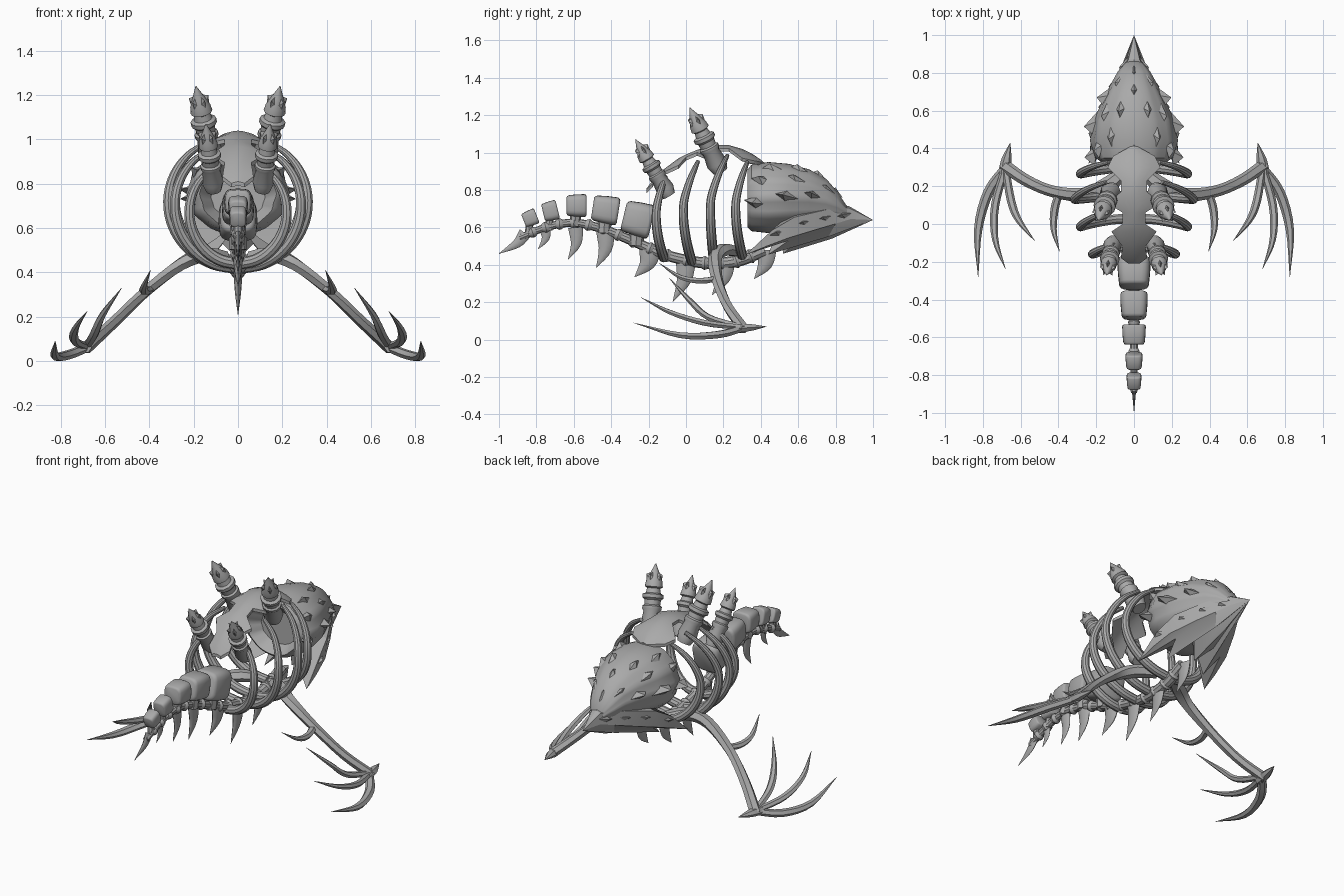
import bpy, bmesh, math
from mathutils import Vector, Matrix

if "Cube" in bpy.data.objects:
    bpy.data.objects.remove(bpy.data.objects["Cube"])

bone = bpy.data.materials.new("bone_grey")
bone.diffuse_color = (0.4, 0.4, 0.4, 1)
bone.use_nodes = True
bone.node_tree.nodes["Principled BSDF"].inputs["Base Color"].default_value = bone.diffuse_color


def finish(name, bm, angle=35):
    """Turn a bmesh into a shaded object."""
    bmesh.ops.recalc_face_normals(bm, faces=bm.faces)
    me = bpy.data.meshes.new(name)
    bm.to_mesh(me)
    bm.free()
    me.materials.append(bone)
    ob = bpy.data.objects.new(name, me)
    bpy.context.collection.objects.link(ob)
    bpy.ops.object.select_all(action='DESELECT')
    ob.select_set(True)
    bpy.context.view_layer.objects.active = ob
    bpy.ops.object.shade_smooth_by_angle(angle=math.radians(angle))


def smooth_path(pts, n):
    """Catmull-Rom samples; points are (x, y, z, radius)."""
    p = [Vector(q) for q in pts]
    p = [2 * p[0] - p[1]] + p + [2 * p[-1] - p[-2]]
    out = []
    for i in range(1, len(p) - 2):
        a, b, c, d = p[i - 1:i + 3]
        for k in range(n):
            t = k / n
            out.append(0.5 * (2 * b + (c - a) * t + (2 * a - 5 * b + 4 * c - d) * t * t
                              + (3 * b - a - 3 * c + d) * t ** 3))
    return out + [p[-2]]


def skin(bm, rings):
    """Bridge rings of equal length and cap the ends."""
    vs = [[bm.verts.new(c) for c in r] for r in rings]
    m = len(vs[0])
    for a, b in zip(vs, vs[1:]):
        for i in range(m):
            bm.faces.new((a[i], a[(i + 1) % m], b[(i + 1) % m], b[i]))
    bm.faces.new(vs[0])
    bm.faces.new(vs[-1])


def tube(bm, pts, sides=8, n=5, flat=1.0, up=(1, 0, 0)):
    """Tapered tube; flat scales the thickness along the 'up' axis."""
    s = smooth_path(pts, n)
    rings = []
    for i, q in enumerate(s):
        t = (s[min(i + 1, len(s) - 1)].xyz - s[max(i - 1, 0)].xyz).normalized()
        side = t.cross(Vector(up)).normalized()
        u = side.cross(t)
        r = max(q[3], 0.001)
        rings.append([q.xyz + r * (side * math.cos(a) + u * flat * math.sin(a))
                      for a in (2 * math.pi * k / sides for k in range(sides))])
    skin(bm, rings)


def diamond(bm, pos, normal, along, length=0.055, width=0.024, height=0.04):
    """Four-sided raised spike lying on a surface."""
    n = Vector(normal).normalized()
    a = Vector(along)
    a = (a - n * a.dot(n)).normalized()
    b = n.cross(a)
    p = Vector(pos) - n * 0.012
    base = [bm.verts.new(p + v) for v in (a * length, b * width, -a * length, -b * width)]
    tip = bm.verts.new(p + n * (height + 0.012) - a * length * 0.5)
    for i in range(4):
        bm.faces.new((base[i], base[(i + 1) % 4], tip))
    bm.faces.new(base)


# Lower spine running from the tail tip to the throat
spine = [(0, -0.89, 0.545), (0, -0.75, 0.60), (0, -0.6, 0.625), (0, -0.44, 0.59),
         (0, -0.28, 0.525), (0, -0.1, 0.45), (0, 0.1, 0.41), (0, 0.27, 0.42), (0, 0.42, 0.48)]
bm = bmesh.new()
tube(bm, [(*p, 0.018 + 0.002 * i) for i, p in enumerate(spine)], 10)
finish("lower_spine", bm)
bm = bmesh.new()
path = smooth_path([(*p, 0) for p in spine], 2)
for a, b in zip(path[1:], path[2:]):
    d = (b - a).xyz.normalized() * 0.02
    r = 0.03 + 0.008 * (a.y + 0.8)
    tube(bm, [(*(a.xyz - d), r * 0.7), (*a.xyz, r), (*(a.xyz + d), r * 0.7)], 10, 2)
finish("spine_joints", bm)


def soft(v):
    """Squares off a sine or cosine for boxy round sections."""
    return math.copysign(abs(v) ** 0.55, v)


# Tail vertebra blocks as boxy barrels: y, z, length, width, height, tilt
for y, z, l, w, h, tilt in ((-0.258, 0.645, 0.155, 0.175, 0.185, -14), (-0.43, 0.695, 0.14, 0.145, 0.15, -9),
                            (-0.585, 0.717, 0.108, 0.125, 0.122, 0), (-0.725, 0.688, 0.08, 0.09, 0.105, 14),
                            (-0.833, 0.65, 0.075, 0.078, 0.085, 22)):
    bm = bmesh.new()
    skin(bm, [[(k * w / 2 * soft(math.cos(a)), f * l, k * h / 2 * soft(math.sin(a)))
               for a in (math.pi * i / 12 for i in range(24))]
              for f, k in ((-0.5, 0.72), (-0.46, 0.84), (-0.38, 0.91), (0, 0.98), (0.38, 1), (0.46, 0.95), (0.5, 0.82))])
    bm.transform(Matrix.Translation((0, y, z)) @ Matrix.Rotation(math.radians(tilt), 4, 'X'))
    finish("tail_vertebra", bm, 50)
    bm = bmesh.new()
    tube(bm, [(0, y, z, l * 0.3), (0, y - 0.01, z - h * 0.5 - 0.05, l * 0.25)], 8, 1)
    finish("vertebra_stem", bm)

# Hooked keel fangs and tail barb: base y/z, tip y/z, base radius
bm = bmesh.new()
for by, bz, ty, tz, r in ((-0.755, 0.60, -0.79, 0.485, 0.03), (-0.59, 0.60, -0.63, 0.43, 0.04),
                          (-0.43, 0.58, -0.48, 0.385, 0.05), (-0.19, 0.48, -0.275, 0.335, 0.06),
                          (0.0, 0.43, -0.07, 0.205, 0.055), (0.21, 0.42, 0.14, 0.24, 0.055),
                          (0.43, 0.48, 0.365, 0.325, 0.055), (-0.86, 0.57, -1.0, 0.46, 0.035)):
    tube(bm, [(0, by, bz, r), (0, by * 0.55 + ty * 0.45 + 0.02, (bz + tz) / 2, r * 0.7),
              (0, ty, tz, 0.001)], 8, 4, 0.38)
finish("keel_fangs", bm)

# Rib pairs: y at bottom, middle, top; z bottom, top; half width
for yb, ym, yt, zb, zt, w in ((-0.12, -0.16, -0.10, 0.44, 0.90, 0.22), (0.03, -0.015, 0.08, 0.42, 0.985, 0.285),
                              (0.15, 0.13, 0.24, 0.42, 1.02, 0.315), (0.30, 0.265, 0.34, 0.45, 0.98, 0.285)):
    bm = bmesh.new()
    for s in (1, -1):
        pts = []
        for k in range(9):
            a = math.radians(-88 + 150 * k / 8)
            h = math.sin(a)
            y = ym + (yt - ym) * max(h, 0) ** 1.5 + (yb - ym) * max(-h, 0) ** 2
            pts.append((s * w * math.cos(a), y, (zb + zt) / 2 + (zt - zb) / 2 * h,
                        0.027 - 0.016 * (k / 8) ** 3))
        tube(bm, pts, 10, 4)
    finish("rib_pair", bm)

# Jagged back plate arched over the ribs: y, z, half width
plate = ((-0.21, 0.81, 0.03), (-0.18, 0.85, 0.07), (-0.12, 0.91, 0.06), (-0.04, 0.97, 0.12), (0.0, 0.99, 0.06),
         (0.06, 1.015, 0.06), (0.11, 1.03, 0.14), (0.17, 1.04, 0.07), (0.23, 1.04, 0.07),
         (0.30, 1.02, 0.14), (0.36, 0.99, 0.11), (0.41, 0.955, 0.02))
bm = bmesh.new()
rows = []
for y, z, w in plate:
    top = [(w * k / 3, y, z - 2.2 * (w * k / 3) ** 2 - abs(k) * 0.002) for k in range(-3, 4)]
    rows.append(top + [(x, yy, zz - 0.018) for x, yy, zz in reversed(top)])
skin(bm, rows)
finish("back_plate", bm)

# Segmented back horns with pointed, crowned tips
for name, base, tip, k in (("front_horn", (0.115, 0.185, 0.90), (0.19, 0.02, 1.24), 1.0),
                           ("rear_horn", (0.11, -0.09, 0.77), (0.145, -0.27, 1.07), 0.88)):
    for s in (1, -1):
        b, t = (Vector((p[0] * s, p[1], p[2])) for p in (base, tip))
        d = (t - b).normalized()
        bm = bmesh.new()
        rings = []
        for f, r in ((0, 0.04), (0.12, 0.056), (0.30, 0.046), (0.34, 0.054), (0.38, 0.054), (0.40, 0.044),
                     (0.47, 0.046), (0.50, 0.059), (0.55, 0.059), (0.57, 0.042), (0.64, 0.036), (0.66, 0.05),
                     (0.74, 0.046), (0.86, 0.026), (1, 0.002)):
            u = d.cross(Vector((1, 0, 0))).normalized()
            v = d.cross(u)
            rings.append([b.lerp(t, f) + r * k * (u * math.cos(a) + v * math.sin(a))
                          for a in (math.pi * i / 6 for i in range(12))])
        skin(bm, rings)
        for i in range(5):
            a = 2 * math.pi * i / 5
            n = u * math.cos(a) + v * math.sin(a)
            diamond(bm, b.lerp(t, 0.78) + n * 0.04 * k, n + d * 0.3, -d, 0.042, 0.016, 0.014)
        finish(name, bm)

# Domed skull: y, half width, top z, bottom z
skull = ((0.40, 0.12, 0.84, 0.64), (0.33, 0.17, 0.91, 0.60), (0.35, 0.20, 0.935, 0.58), (0.44, 0.228, 0.95, 0.57),
         (0.55, 0.208, 0.94, 0.58), (0.66, 0.16, 0.91, 0.60), (0.75, 0.115, 0.86, 0.62),
         (0.81, 0.082, 0.79, 0.64), (0.86, 0.04, 0.715, 0.65))


def skull_at(y, deg):
    """Point and outward direction on the dome; 90 degrees is straight up."""
    i = max(j for j in range(2, len(skull) - 1) if skull[j][0] <= y)
    p, q = skull[i], skull[i + 1]
    f = (y - p[0]) / (q[0] - p[0])
    w, zt, zb = (p[j] + (q[j] - p[j]) * f for j in (1, 2, 3))
    c, s = math.cos(math.radians(deg)), math.sin(math.radians(deg))
    n = Vector((c / w, 0, s / ((zt - zb) / 2))).normalized()
    n.y = 0.15 + max(0, y - 0.5) * 1.6
    return (w * c, y, (zt + zb) / 2 + (zt - zb) / 2 * s), n


bm = bmesh.new()
skin(bm, [[(w * (1 + 0.025 * math.cos(12 * a)) * math.cos(a), y, (zt + zb) / 2 + (zt - zb) / 2 * math.sin(a))
           for a in (math.pi * i / 24 for i in range(48))] for y, w, zt, zb in skull])
finish("skull_dome", bm, 40)

# Diamond spikes scattered over the dome
bm = bmesh.new()
for y, deg in ((0.40, 90), (0.72, 90), (0.81, 90), (0.62, 66), (0.42, 30), (0.60, 36), (0.54, 2),
               (0.38, -8), (0.68, 8), (0.76, 40), (0.48, 56)):
    for s in ((1,) if deg == 90 else (1, -1)):
        p, n = skull_at(y, deg)
        k = 1 - max(0, y - 0.6) * 2
        high = 0.05 if deg < 10 else 0.025
        diamond(bm, (p[0] * s, p[1], p[2]), (n.x * s, n.y, n.z), (0, 1, -0.2), 0.072 * k, 0.032 * k, high * k)
finish("skull_spikes", bm, 10)

# Pointed visor beak: hood, swept cheek corners and a star-shaped underside
bm = bmesh.new()
tip = bm.verts.new((0, 1.0, 0.64))
for s in (1, -1):
    def V(x, y, z):
        return bm.verts.new((x * s, y, z))
    top = [V(0, 0.87, 0.715), V(0.03, 0.87, 0.705), V(0.11, 0.75, 0.695), V(0.195, 0.58, 0.655),
           V(0.225, 0.46, 0.585), V(0.24, 0.32, 0.455)]
    rim = [V(0.038, 0.88, 0.645), V(0.08, 0.80, 0.62), V(0.135, 0.70, 0.59), V(0.205, 0.55, 0.545),
           V(0.23, 0.43, 0.50)]
    low = [V(0.16, 0.55, 0.53), V(0.13, 0.44, 0.455), V(0.07, 0.60, 0.53), V(0, 0.52, 0.46)]
    mid = [V(0.06, 0.78, 0.585), V(0.05, 0.76, 0.55), V(0.025, 0.80, 0.58), V(0, 0.78, 0.54)]
    core = [top[0], V(0, 0.75, 0.73), V(0, 0.58, 0.70), V(0, 0.50, 0.62)]
    faces = [(tip, top[0], top[1]), (tip, top[1], rim[0]), (rim[3], top[5], rim[4]), (rim[4], top[5], top[4]),
             (tip, rim[0], rim[1], mid[0]), (mid[0], rim[1], rim[2], rim[3], low[0]), (low[0], rim[3], top[5]),
             (top[4], top[5], core[3]), (top[5], low[0], core[3]), (rim[3], rim[4], top[4])]
    faces += [(top[i + 1], top[i + 2], rim[i + 1], rim[i]) for i in range(2)]
    faces += [(top[3], top[4], rim[3], rim[2])]
    for i in range(3):
        faces += [(tip, mid[i], mid[i + 1]), (mid[i], low[i], low[i + 1], mid[i + 1]),
                  (core[i], top[i + 1], top[i + 2], core[i + 1]), (low[i], low[i + 1], core[3])]
    for f in faces:
        bm.faces.new(f)
bmesh.ops.remove_doubles(bm, verts=bm.verts, dist=0.0005)
finish("visor_beak", bm, 15)
bm = bmesh.new()
for x, y, z in ((0.217, 0.50, 0.575), (0.165, 0.64, 0.63), (0.11, 0.75, 0.655), (0.055, 0.85, 0.67)):
    for s in (1, -1):
        diamond(bm, (x * s, y, z), (s, 0.35, 0.4), (-s * 0.45, 1, 0.25), 0.055, 0.018, 0.015)
finish("visor_spikes", bm, 10)

# Wing arms, wrist spurs and curved claws: x, y, z, radius
limbs = {
    "wing_arm": ((0.06, 0.27, 0.47, 0.035), (0.15, 0.20, 0.48, 0.044), (0.26, 0.155, 0.435, 0.038),
                 (0.42, 0.17, 0.31, 0.031), (0.56, 0.225, 0.175, 0.031), (0.69, 0.31, 0.055, 0.034)),
    "wrist_spur": ((0.69, 0.26, 0.06, 0.03), (0.675, 0.34, 0.065, 0.027), (0.655, 0.43, 0.07, 0.001)),
    "outer_claw": ((0.67, 0.31, 0.065, 0.024), (0.77, 0.17, 0.027, 0.027), (0.825, -0.03, 0.024, 0.022),
                   (0.825, -0.28, 0.09, 0.001)),
    "middle_claw": ((0.68, 0.30, 0.065, 0.02), (0.735, 0.10, 0.09, 0.022), (0.735, -0.08, 0.145, 0.017),
                    (0.68, -0.24, 0.225, 0.001)),
    "inner_claw": ((0.68, 0.29, 0.07, 0.02), (0.65, 0.12, 0.12, 0.022), (0.61, 0.02, 0.21, 0.017),
                   (0.525, -0.09, 0.33, 0.001)),
    "elbow_claw": ((0.39, 0.18, 0.33, 0.02), (0.42, 0.08, 0.315, 0.022), (0.425, -0.03, 0.335, 0.016),
                   (0.395, -0.145, 0.41, 0.001)),
}
for name, pts in limbs.items():
    for s in (1, -1):
        bm = bmesh.new()
        tube(bm, [(p[0] * s, *p[1:]) for p in pts], 6, 4, 0.8, (0, 0, 1))
        finish(name, bm, 30)
